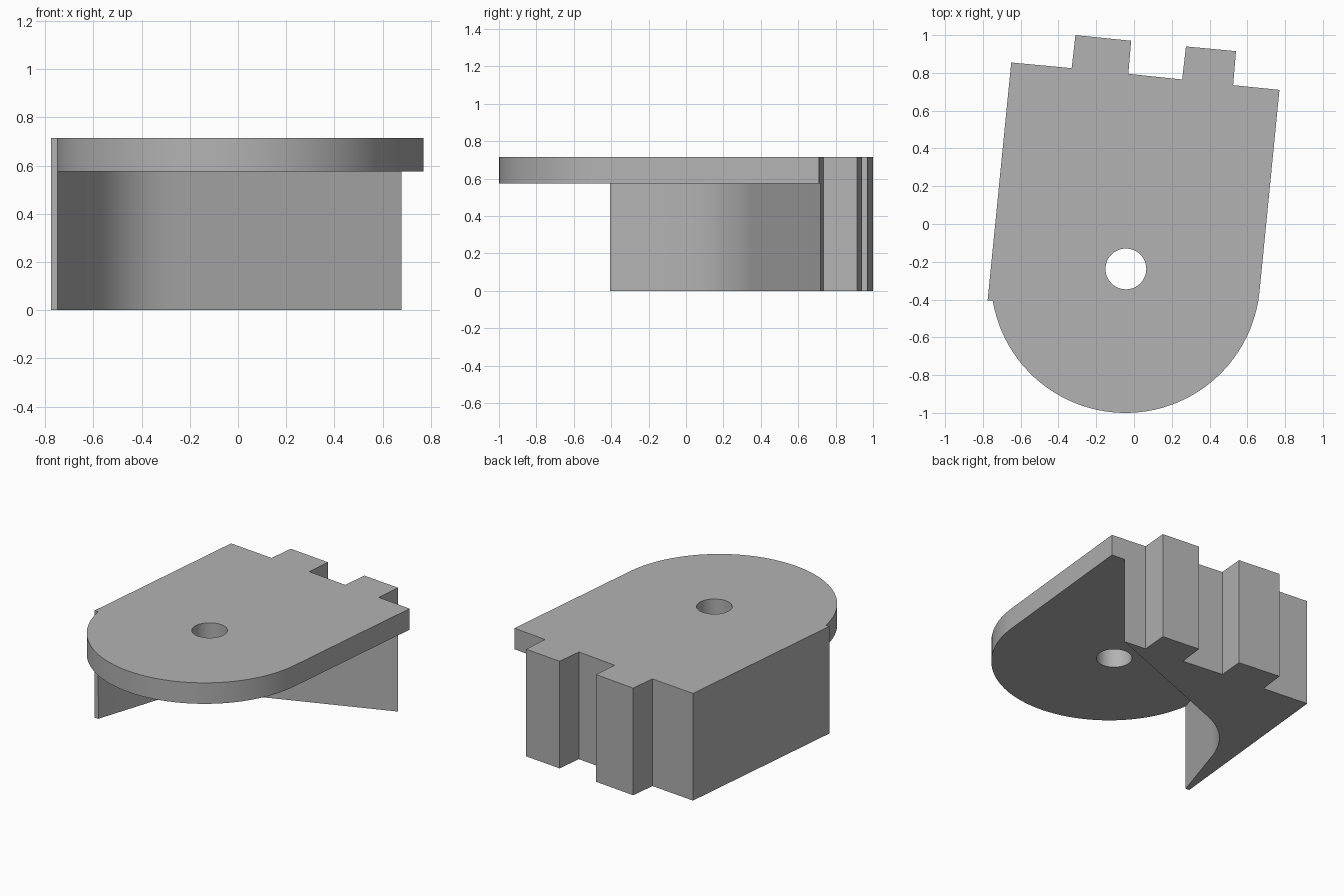
import bpy, bmesh
from math import cos, sin, radians
from mathutils import Vector

if "Cube" in bpy.data.objects:
    bpy.data.objects.remove(bpy.data.objects["Cube"])

TOP, SHELF = 0.715, 0.575

grey = bpy.data.materials.new("plain_grey")
grey.use_nodes = True
grey.diffuse_color = (0.45, 0.45, 0.45, 1)
grey.node_tree.nodes["Principled BSDF"].inputs["Base Color"].default_value = (0.45, 0.45, 0.45, 1)


def arc(cx, cy, r, a0, a1, n):
    steps = [radians(a0 + (a1 - a0) * i / n) for i in range(n + 1)]
    return [(cx + r * cos(a), cy + r * sin(a)) for a in steps]


def fillet(a, corner, b, t, n):
    """Rounded corner as a quadratic curve, t from the corner on each side."""
    a, c, b = Vector(a), Vector(corner), Vector(b)
    p, q = c + (a - c).normalized() * t, c + (b - c).normalized() * t
    pts = []
    for i in range(n + 1):
        s = i / n
        pts.append(tuple(p * (1 - s) ** 2 + c * 2 * s * (1 - s) + q * s ** 2))
    return pts


def prism(name, outline, z0, z1):
    bm = bmesh.new()
    base = bm.faces.new([bm.verts.new((x, y, z0)) for x, y in outline])
    ext = bmesh.ops.extrude_face_region(bm, geom=[base])
    verts = [v for v in ext["geom"] if isinstance(v, bmesh.types.BMVert)]
    bmesh.ops.translate(bm, verts=verts, vec=(0, 0, z1 - z0))
    bmesh.ops.recalc_face_normals(bm, faces=bm.faces)
    mesh = bpy.data.meshes.new(name)
    bm.to_mesh(mesh)
    bm.free()
    mesh.materials.append(grey)
    ob = bpy.data.objects.new(name, mesh)
    bpy.context.collection.objects.link(ob)
    return ob


# Back edge with two tabs, shared by plate and block
back = [(-0.65, 0.855), (-0.33, 0.825), (-0.31, 1.0), (-0.015, 0.97), (-0.03, 0.795),
        (0.255, 0.765), (0.275, 0.94), (0.54, 0.915), (0.525, 0.735)]
heel = (-0.775, -0.405)

# Rounded top plate
plate = prism("bracket_body", [heel] + back + [(0.77, 0.71)]
              + arc(-0.045, -0.287, 0.713, -5.8, -170.5, 48), SHELF, TOP)

# Supporting block below, with a hollow curved front wall
wall_end, toe, corner = (0.678, 0.7194), (-0.748, -0.405), (-0.534, 0.255)
block = prism("lower_block", [heel] + back + [wall_end]
              + fillet(wall_end, corner, toe, 0.27, 14) + [toe], 0, SHELF)

# Through hole
drill = prism("hole_cutter", arc(-0.043, -0.238, 0.108, 0, 352.5, 47), SHELF - 0.1, TOP + 0.1)

# Merge into one solid body
for tool, mode in ((block, "UNION"), (drill, "DIFFERENCE")):
    mod = plate.modifiers.new(mode, "BOOLEAN")
    mod.object, mod.operation, mod.solver = tool, mode, "EXACT"
    tool.hide_render = True
bpy.context.view_layer.update()
merged = bpy.data.meshes.new_from_object(plate.evaluated_get(bpy.context.evaluated_depsgraph_get()))
plate.modifiers.clear()
plate.data = merged
for tool in (block, drill):
    bpy.data.objects.remove(tool)

# Join flat neighbours and smooth the round walls
bm = bmesh.new()
bm.from_mesh(merged)
bmesh.ops.remove_doubles(bm, verts=bm.verts, dist=0.0005)
bmesh.ops.dissolve_limit(bm, angle_limit=radians(0.5), verts=bm.verts, edges=bm.edges)
bm.to_mesh(merged)
bm.free()
bpy.context.view_layer.objects.active = plate
plate.select_set(True)
bpy.ops.object.shade_smooth_by_angle(angle=radians(25))
